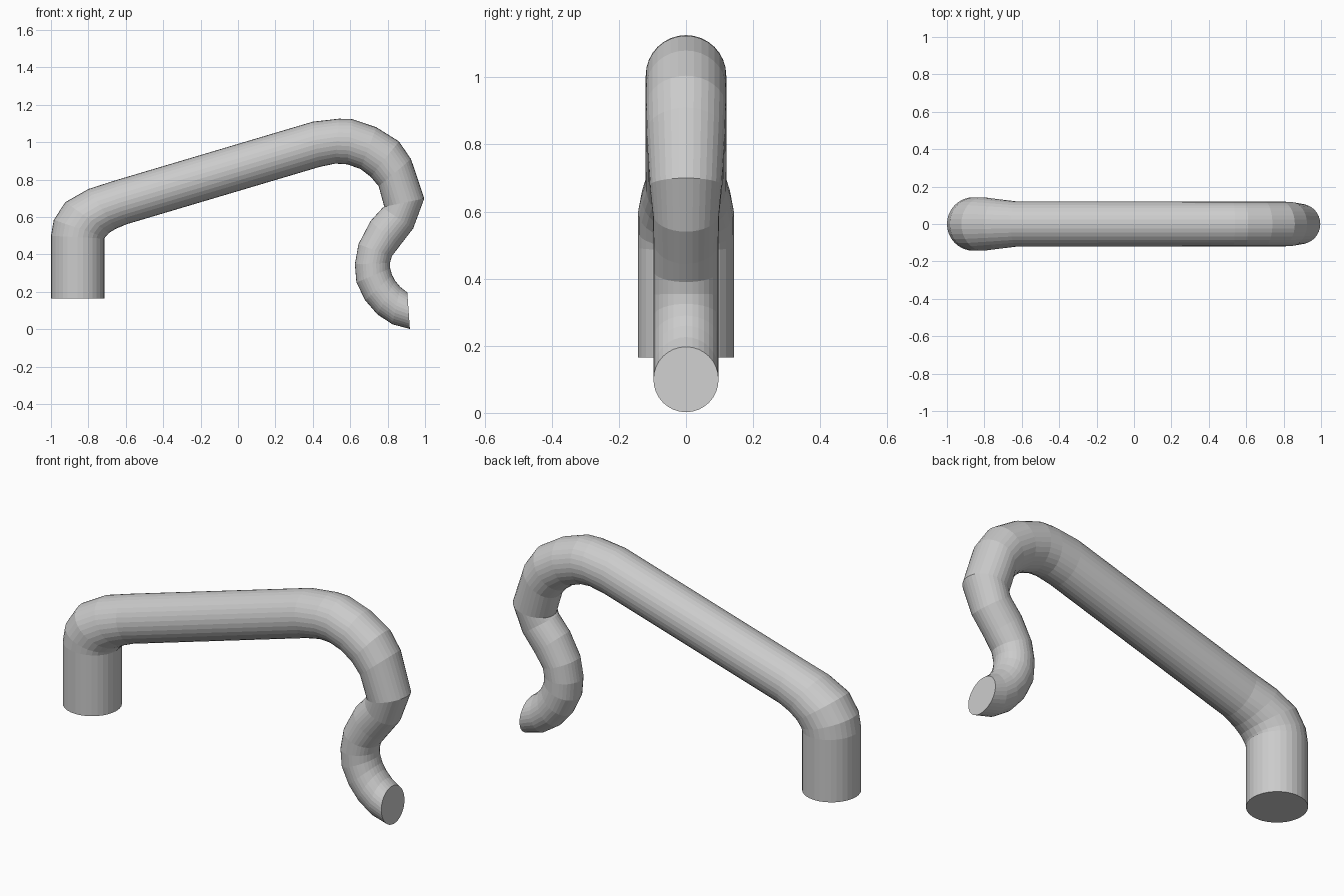
import bpy, bmesh
from math import cos, sin, tau

SIDES = 32

# Each section: outer point (x, z), inner point (x, z), half width in y
SECTIONS = [
    # upright end and first bend
    (-1.00, .165, -.715, .165, .143),
    (-1.00, .50, -.715, .485, .143),
    (-.985, .585, -.71, .492, .143),
    (-.923, .68, -.69, .515, .143),
    (-.80, .75, -.655, .537, .133),
    (-.66, .795, -.595, .562, .121),
    # long sloping run and upper bend
    (.40, 1.11, .435, .868, .120),
    (.54, 1.126, .52, .886, .120),
    (.61, 1.124, .585, .882, .120),
    (.74, 1.08, .655, .857, .120),
    (.86, 1.005, .71, .815, .120),
    (.925, .91, .752, .765, .118),
    (.996, .70, .782, .655, .108),
    # narrow S-shaped end
    (.937, .54, .773, .65, .099),
    (.863, .444, .708, .578, .097),
    (.822, .39, .644, .455, .097),
    (.813, .355, .625, .348, .097),
    (.814, .325, .633, .251, .097),
    (.824, .29, .68, .155, .097),
    (.84, .26, .745, .08, .097),
    (.868, .226, .825, .027, .097),
    (.905, .197, .919, .002, .097),
]


def loft_tube(name, sections):
    bm = bmesh.new()
    rings = []
    for ox, oz, ix, iz, w in sections:
        ring = []
        for i in range(SIDES):
            c, s = cos(tau * i / SIDES), sin(tau * i / SIDES)
            ring.append(bm.verts.new(((ox + ix) / 2 + c * (ox - ix) / 2,
                                      w * s,
                                      (oz + iz) / 2 + c * (oz - iz) / 2)))
        rings.append(ring)
    for a, b in zip(rings, rings[1:]):
        for i in range(SIDES):
            j = (i + 1) % SIDES
            bm.faces.new((a[i], a[j], b[j], b[i]))
    # flat end caps
    bm.faces.new(rings[0])
    bm.faces.new(rings[-1])
    bmesh.ops.recalc_face_normals(bm, faces=bm.faces)
    mesh = bpy.data.meshes.new(name)
    bm.to_mesh(mesh)
    bm.free()
    obj = bpy.data.objects.new(name, mesh)
    bpy.context.collection.objects.link(obj)
    return obj


loft_tube("bent_pipe", SECTIONS)
